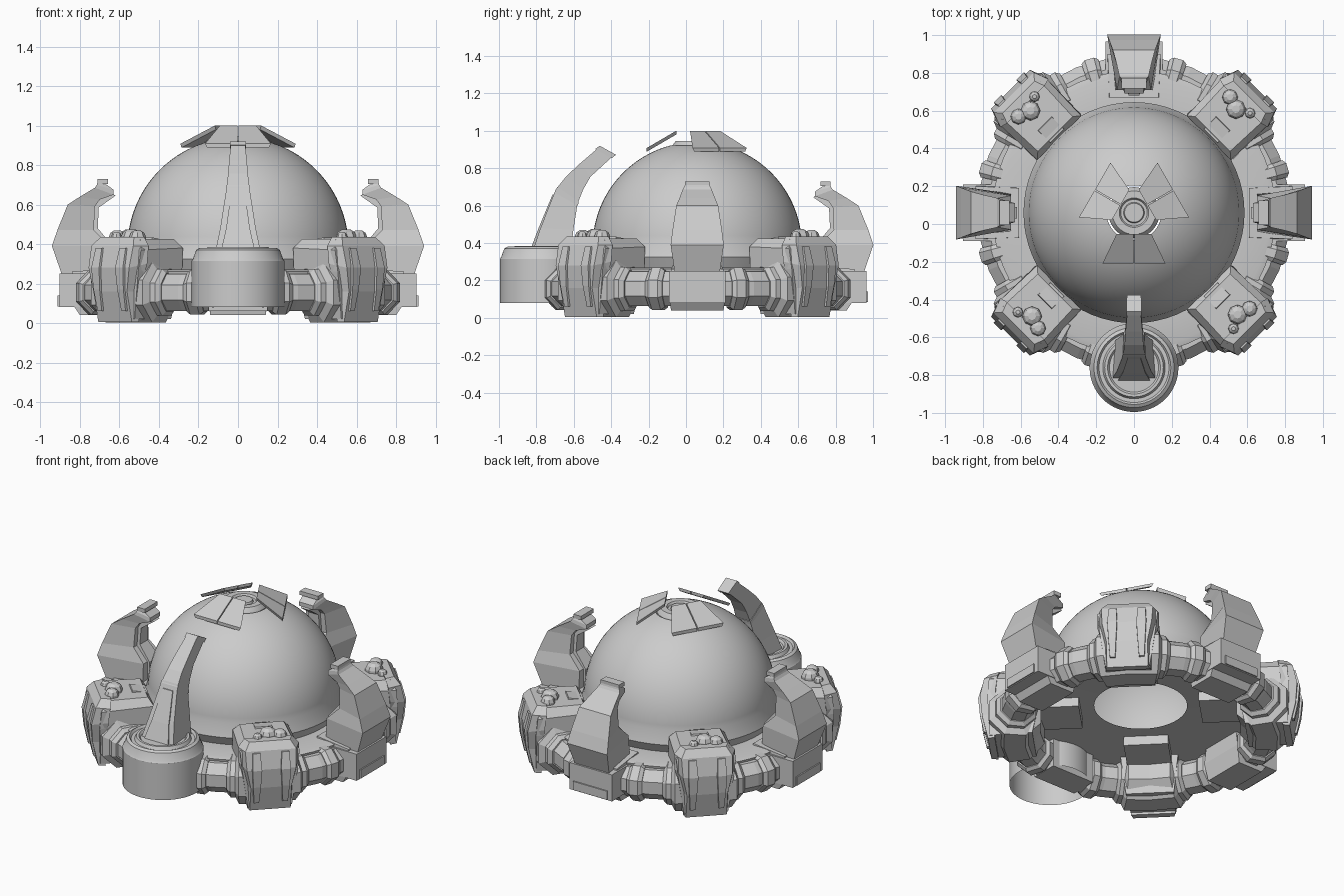
import bpy, bmesh
from math import sin, cos, radians, pi
from mathutils import Matrix

CY = 0.06  # the hub of the building sits slightly behind the origin


def finish(name, bm, angle=0, smooth=False):
    """Turn local radial geometry (x = outward) to the given angle and store it."""
    bmesh.ops.recalc_face_normals(bm, faces=bm.faces)
    bm.transform(Matrix.Translation((0, CY, 0)) @ Matrix.Rotation(radians(angle), 4, 'Z'))
    me = bpy.data.meshes.new(name)
    bm.to_mesh(me)
    bm.free()
    ob = bpy.data.objects.new(name, me)
    bpy.context.collection.objects.link(ob)
    if smooth:
        bpy.ops.object.select_all(action='DESELECT')
        ob.select_set(True)
        bpy.context.view_layer.objects.active = ob
        bpy.ops.object.shade_smooth_by_angle(angle=radians(25))
    return ob


def skin(bm, rings, caps=True):
    """Bridge consecutive closed loops of points."""
    vs = [[bm.verts.new(p) for p in r] for r in rings]
    for a, b in zip(vs, vs[1:]):
        n = len(a)
        for i in range(n):
            bm.faces.new((a[i], a[(i + 1) % n], b[(i + 1) % n], b[i]))
    if caps:
        bm.faces.new(vs[0])
        bm.faces.new(vs[-1])


def loft(name, stations, angle, v=0):
    """Stations: inner radius, height, half width, then the same for the outer edge."""
    bm = bmesh.new()
    skin(bm, [[(ui, v - wi, zi), (uo, v - wo, zo), (uo, v + wo, zo), (ui, v + wi, zi)]
              for ui, zi, wi, uo, zo, wo in stations])
    return finish(name, bm, angle)


def box(name, u0, u1, w, z0, z1, angle, v=0):
    return loft(name, [(u0, z, w, u1, z, w) for z in (z0, z1)], angle, v)


def lathe(name, profile, u=0, angle=0, seg=64):
    bm = bmesh.new()
    skin(bm, [[(u + r * cos(2 * pi * i / seg), r * sin(2 * pi * i / seg), z)
               for i in range(seg)] for r, z in profile], caps=False)
    bmesh.ops.remove_doubles(bm, verts=bm.verts, dist=1e-5)
    return finish(name, bm, angle, True)


def tube(name, a0, a1, half, steps=1, r=0.735, z=0.155, taper=0.0):
    """Octagonal pipe following the base ring between two angles."""
    bm = bmesh.new()
    rings = []
    ends = [(a0, half - taper)] if taper else []
    pad = 1.5 if taper else 0
    ends += [(a0 + pad + (a1 - a0 - 2 * pad) * i / steps, half) for i in range(steps + 1)]
    if taper:
        ends.append((a1, half - taper))
    for a, h in ends:
        t = radians(a)
        sec = [(r + h * 1.08 * cos(pi / 8 + k * pi / 4), z + h * 1.08 * sin(pi / 8 + k * pi / 4))
               for k in range(8)]
        rings.append([(q * cos(t), q * sin(t), y) for q, y in sec])
    skin(bm, rings)
    return finish(name, bm)


# Dome shell, flared at the foot and undercut below, with flat vent cap
arc = [(0.56 * cos(radians(a)), 0.38 + 0.56 * sin(radians(a))) for a in range(3, 78, 3)]
lathe("dome", [(0.555, 0.265), (0.585, 0.325)] + arc)
lathe("dome_cap", [(0.135, 0.915), (0.13, 0.925), (0.115, 0.945), (0.078, 0.945), (0.07, 0.932),
                   (0.055, 0.932), (0.05, 0.945), (0, 0.945)], seg=48)

# Floor plate with central opening
lathe("floor_plate", [(0.27, 0.25), (0.745, 0.24), (0.75, 0.262), (0.72, 0.27), (0.555, 0.27)])

# Three slanted roof vanes, each split in two panels
for a, du in ((30, -0.018), (150, -0.018), (270, 0.012)):
    bm = bmesh.new()
    for s in (-1, 1):
        skin(bm, [[(0.10 + du, s * 0.003, 0.98 + dz), (0.258 + du, s * 0.003, 0.888 + dz),
                   (0.258 + du, s * (0.167 - e), 0.888 + dz), (0.10 + du, s * (0.092 - e), 0.98 + dz)]
                  for dz, e in ((0, 0.01), (0.02, 0))])
    finish("roof_vane", bm, a)

# Ring of pipes and collars between the stations
for k in range(4):
    for s in (-1, 1):
        b = 90 * k
        tube("ring_pipe", b + s * 9, b + s * 34, 0.093, 2)
        lo, hi = sorted((b + s * 13, b + s * 19.5))
        tube("ring_collar", lo, hi, 0.113, taper=0.015)
        lo, hi = sorted((b + s * 28, b + s * 34))
        tube("node_collar", lo, hi, 0.118, taper=0.02)
    tube("corner_node", 90 * k + 31.5, 90 * k + 58.5, 0.152, 2, taper=0.035)

# Four diagonal towers
knobs = [(0.792, 0.073, 0.042), (0.769, 0.006, 0.052), (0.807, -0.062, 0.028)]
for k in range(4):
    a = 45 + 90 * k
    loft("tower_body", [(0.62, 0.02, 0.14, 0.87, 0.02, 0.13),
                        (0.57, 0.26, 0.17, 0.88, 0.26, 0.165),
                        (0.56, 0.38, 0.165, 0.87, 0.37, 0.175),
                        (0.59, 0.425, 0.13, 0.84, 0.425, 0.14)], a)
    loft("tower_armor", [(0.84, 0.005, 0.13, 0.88, 0.005, 0.12),
                         (0.84, 0.16, 0.14, 0.915, 0.16, 0.12),
                         (0.83, 0.30, 0.18, 0.925, 0.28, 0.145),
                         (0.82, 0.39, 0.18, 0.90, 0.39, 0.15),
                         (0.81, 0.435, 0.14, 0.865, 0.435, 0.12)], a)
    for s in (-1, 1):
        loft("armor_rib", [(0.86, 0.06, 0.02, 0.905, 0.06, 0.015),
                           (0.86, 0.17, 0.03, 0.928, 0.17, 0.022),
                           (0.86, 0.28, 0.035, 0.938, 0.28, 0.028),
                           (0.85, 0.38, 0.03, 0.912, 0.38, 0.022)], a, s * 0.085)
    loft("tower_hatch", [(0.575, 0.38, 0.055, 0.67, 0.42, 0.055),
                         (0.575, 0.42, 0.05, 0.665, 0.434, 0.05)], a)
    for u, v, r in knobs:
        bm = bmesh.new()
        h = 0.02 + r * 0.55
        skin(bm, [[(u + q * cos(i * pi / 4), v + q * sin(i * pi / 4), z) for i in range(8)]
                  for q, z in ((r, 0.415), (r, 0.425 + h * 0.3), (r * 0.8, 0.425 + h * 0.75),
                               (r * 0.4, 0.425 + h))])
        finish("roof_knob", bm, a)
    # support beam under the floor
    box("floor_beam", 0.35, 0.68, 0.13, 0.19, 0.25, a)

# Three curved claws with their bases
for a in (0, 90, 180):
    box("claw_base", 0.70, 0.905, 0.15, 0.08, 0.25, a)
    box("claw_base_panel", 0.89, 0.913, 0.12, 0.085, 0.14, a)
    loft("claw_foot", [(0.63, 0.04, 0.14, 0.80, 0.04, 0.14),
                       (0.61, 0.15, 0.15, 0.84, 0.10, 0.15),
                       (0.61, 0.28, 0.13, 0.84, 0.26, 0.14)], a)
    loft("claw", [(0.65, 0.24, 0.10, 0.89, 0.24, 0.12),
                  (0.65, 0.39, 0.09, 0.942, 0.39, 0.142),
                  (0.73, 0.47, 0.075, 0.915, 0.47, 0.132),
                  (0.725, 0.59, 0.065, 0.862, 0.60, 0.112),
                  (0.70, 0.625, 0.06, 0.80, 0.64, 0.095),
                  (0.63, 0.65, 0.05, 0.725, 0.685, 0.078),
                  (0.63, 0.675, 0.05, 0.715, 0.70, 0.07),
                  (0.665, 0.70, 0.05, 0.712, 0.71, 0.065)], a)
    box("claw_tip", 0.658, 0.712, 0.065, 0.705, 0.73, a)
    # raised inner spine of the claw
    loft("claw_spine", [(0.635, 0.28, 0.05, 0.70, 0.28, 0.05),
                        (0.635, 0.39, 0.05, 0.70, 0.39, 0.05),
                        (0.71, 0.48, 0.04, 0.76, 0.48, 0.04),
                        (0.705, 0.585, 0.035, 0.76, 0.6, 0.035),
                        (0.62, 0.645, 0.03, 0.68, 0.68, 0.03)], a)

# Front pod drum, open below, with ringed lid
lathe("pod_drum", [(0.235, 0.08), (0.235, 0.315), (0.228, 0.325), (0.212, 0.37),
                   (0.195, 0.38), (0.185, 0.366), (0.165, 0.366), (0.155, 0.385),
                   (0.14, 0.385), (0.13, 0.372), (0, 0.372)], u=0.82, angle=270)
box("pod_mount", 0.61, 0.78, 0.15, 0.06, 0.26, 270)

# Curved horn rising from the pod
loft("horn", [(0.675, 0.36, 0.10, 0.878, 0.36, 0.115),
              (0.662, 0.47, 0.08, 0.838, 0.48, 0.09),
              (0.64, 0.61, 0.052, 0.757, 0.685, 0.058),
              (0.61, 0.685, 0.046, 0.70, 0.757, 0.05),
              (0.57, 0.755, 0.042, 0.63, 0.822, 0.045),
              (0.45, 0.865, 0.034, 0.53, 0.908, 0.036)], 270)
loft("horn_tip", [(0.455, 0.853, 0.038, 0.545, 0.902, 0.04),
                  (0.435, 0.872, 0.038, 0.522, 0.92, 0.04)], 270)
# band and back plate of the horn
loft("horn_band", [(0.638, 0.60, 0.057, 0.763, 0.67, 0.062),
                   (0.633, 0.62, 0.055, 0.748, 0.70, 0.058)], 270)
loft("horn_back_plate", [(0.80, 0.37, 0.05, 0.89, 0.37, 0.085),
                         (0.78, 0.48, 0.04, 0.848, 0.48, 0.06),
                         (0.72, 0.66, 0.03, 0.773, 0.66, 0.035)], 270)
